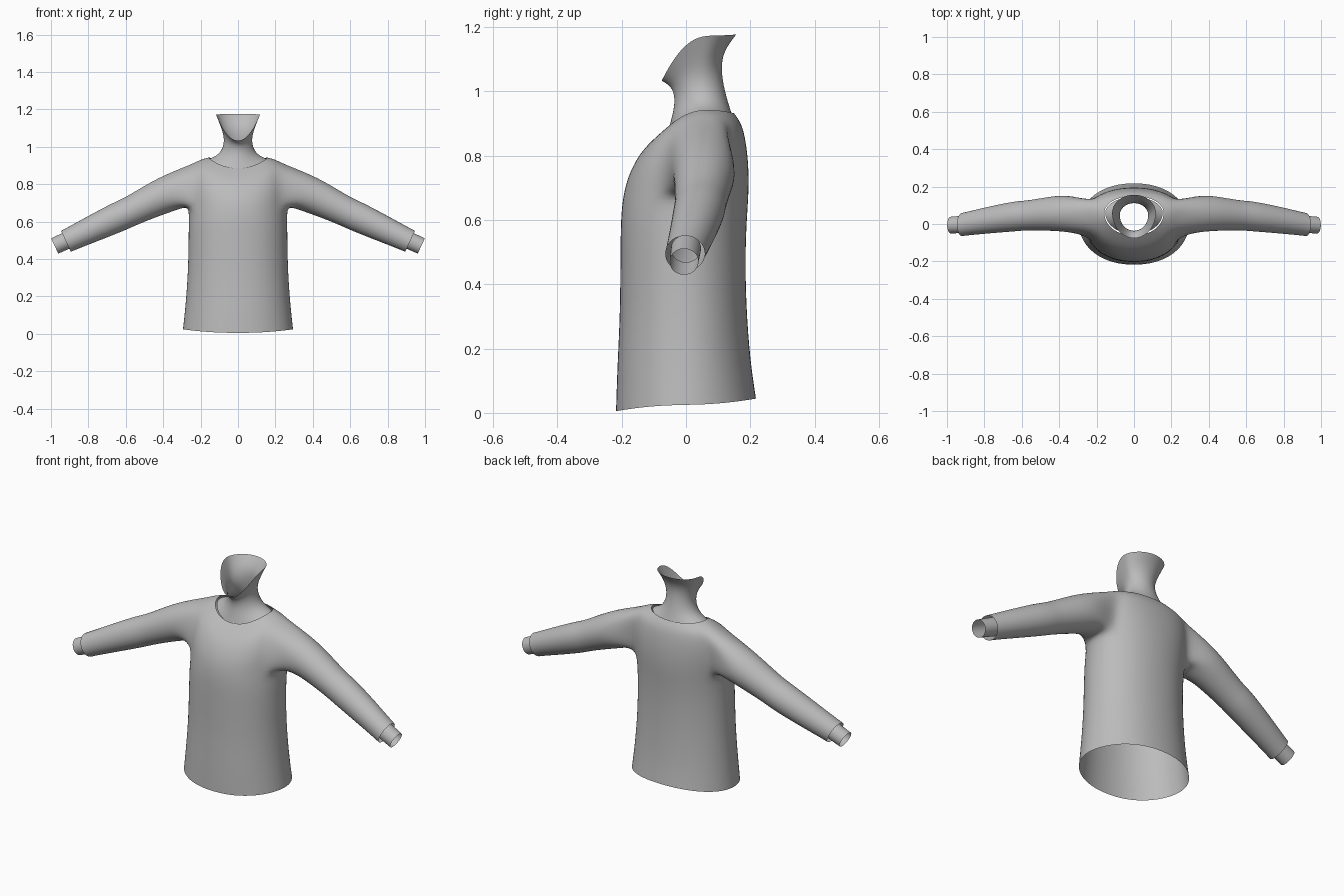
import bpy
import bmesh
from math import sin, cos, radians, copysign, tau
from mathutils import Vector

cube = bpy.data.objects.get("Cube")
if cube:
    bpy.data.objects.remove(cube)

grey = bpy.data.materials.new("plain grey")
grey.use_nodes = True
grey.diffuse_color = (0.5, 0.5, 0.5, 1)
grey.node_tree.nodes["Principled BSDF"].inputs["Base Color"].default_value = (0.5, 0.5, 0.5, 1)

COLS = 24      # columns around the torso and neck
ARM = 12       # columns around a sleeve
TILT = radians(25)


def body_ring(bm, front, side, back, power=0.92):
    """Horizontal ring through front (y, z), side (x, y, z) and back (y, z)."""
    ring = []
    for i in range(COLS):
        c, s = cos(tau * i / COLS), sin(tau * i / COLS)
        y, z = back if s > 0 else front
        ring.append(bm.verts.new((
            side[0] * copysign(abs(c) ** power, c),
            side[1] + (y - side[1]) * abs(s),
            side[2] + (z - side[2]) * s * s)))
    return ring


def arm_ring(bm, sign, x, y, z, radius):
    """Ring square to the drooping arm, starting from its underside."""
    up = Vector((sin(TILT), 0, cos(TILT)))
    ring = []
    for i in range(ARM):
        a = tau * i / ARM
        p = Vector((x, y, z)) + radius * 1.04 * (Vector((0, sin(a), 0)) - up * cos(a))
        ring.append(bm.verts.new((sign * p.x, p.y, p.z)))
    return ring


def bridge(bm, lower, upper, skip=()):
    n = len(lower)
    for i in range(n):
        if i not in skip:
            j = (i + 1) % n
            bm.faces.new((lower[i], lower[j], upper[j], upper[i]))


def finish(bm, name):
    bmesh.ops.delete(bm, geom=[v for v in bm.verts if not v.link_faces], context='VERTS')
    bmesh.ops.recalc_face_normals(bm, faces=bm.faces)
    for f in bm.faces:
        f.smooth = True
    mesh = bpy.data.meshes.new(name)
    bm.to_mesh(mesh)
    bm.free()
    mesh.materials.append(grey)
    obj = bpy.data.objects.new(name, mesh)
    bpy.context.collection.objects.link(obj)
    sub = obj.modifiers.new("smooth", 'SUBSURF')
    sub.levels = sub.render_levels = 2


# Shirt torso, from hem to collar: front, side, back
torso = [
    ((-0.22, 0.005), (0.297, 0.0, 0.025), (0.22, 0.045)),
    ((-0.216, 0.14), (0.283, 0.0, 0.15), (0.202, 0.16)),
    ((-0.207, 0.31), (0.27, 0.0, 0.32), (0.189, 0.33)),
    ((-0.206, 0.5), (0.266, 0.0, 0.5), (0.186, 0.5)),
    ((-0.205, 0.6), (0.266, 0.01, 0.61), (0.192, 0.62)),
    ((-0.199, 0.67), (0.264, 0.03, 0.685), (0.197, 0.69)),
    ((-0.183, 0.735), (0.27, 0.05, 0.8), (0.196, 0.78)),
    ((-0.148, 0.803), (0.25, 0.07, 0.908), (0.184, 0.865)),
    ((-0.105, 0.848), (0.205, 0.065, 0.932), (0.17, 0.905)),
    ((-0.062, 0.885), (0.16, 0.06, 0.943), (0.15, 0.932)),
]
ARMPIT = 5     # the sleeve hole spans two rows above this one

bm = bmesh.new()
rings = [body_ring(bm, *r) for r in torso]
hole = (22, 23, 0, 1, 10, 11, 12, 13)
for k in range(len(rings) - 1):
    bridge(bm, rings[k], rings[k + 1], hole if k in (ARMPIT, ARMPIT + 1) else ())

# Sleeves grow out of the side holes: x, y, z, radius
sleeve = [
    (0.36, 0.06, 0.757, 0.1),
    (0.48, 0.053, 0.702, 0.088),
    (0.58, 0.045, 0.652, 0.079),
    (0.63, 0.042, 0.63, 0.081),
    (0.76, 0.024, 0.57, 0.073),
    (0.88, 0.004, 0.514, 0.064),
    (0.92, -0.003, 0.495, 0.062),
]
hole_path = [(0, 0), (1, 0), (2, 0), (2, 1), (2, 2), (1, 2),
             (0, 2), (-1, 2), (-2, 2), (-2, 1), (-2, 0), (-1, 0)]
for sign in (1, -1):
    prev = [rings[ARMPIT + row][(col if sign > 0 else COLS // 2 - col) % COLS]
            for col, row in hole_path]
    for section in sleeve:
        ring = arm_ring(bm, sign, *section)
        bridge(bm, prev, ring)
        prev = ring
finish(bm, "shirt")

# Neck flaring into the open jaw line
neck = [
    ((-0.056, 0.878), (0.155, 0.06, 0.936), (0.145, 0.925)),
    ((-0.043, 0.925), (0.105, 0.058, 0.957), (0.134, 0.957)),
    ((-0.035, 0.967), (0.078, 0.05, 1.0), (0.12, 1.005)),
    ((-0.04, 1.0), (0.074, 0.045, 1.055), (0.109, 1.07)),
    ((-0.054, 1.018), (0.095, 0.05, 1.115), (0.117, 1.125)),
    ((-0.077, 1.03), (0.118, 0.06, 1.173), (0.157, 1.177)),
]
bm = bmesh.new()
rings = [body_ring(bm, *r, power=1) for r in neck]
for lower, upper in zip(rings, rings[1:]):
    bridge(bm, lower, upper)
finish(bm, "neck")

# Open wrists showing past the cuffs
for sign, name in ((1, "left_wrist"), (-1, "right_wrist")):
    bm = bmesh.new()
    inner = arm_ring(bm, sign, 0.89, 0.0, 0.511, 0.047)
    outer = arm_ring(bm, sign, 0.98, -0.006, 0.47, 0.045)
    bridge(bm, inner, outer)
    finish(bm, name)
